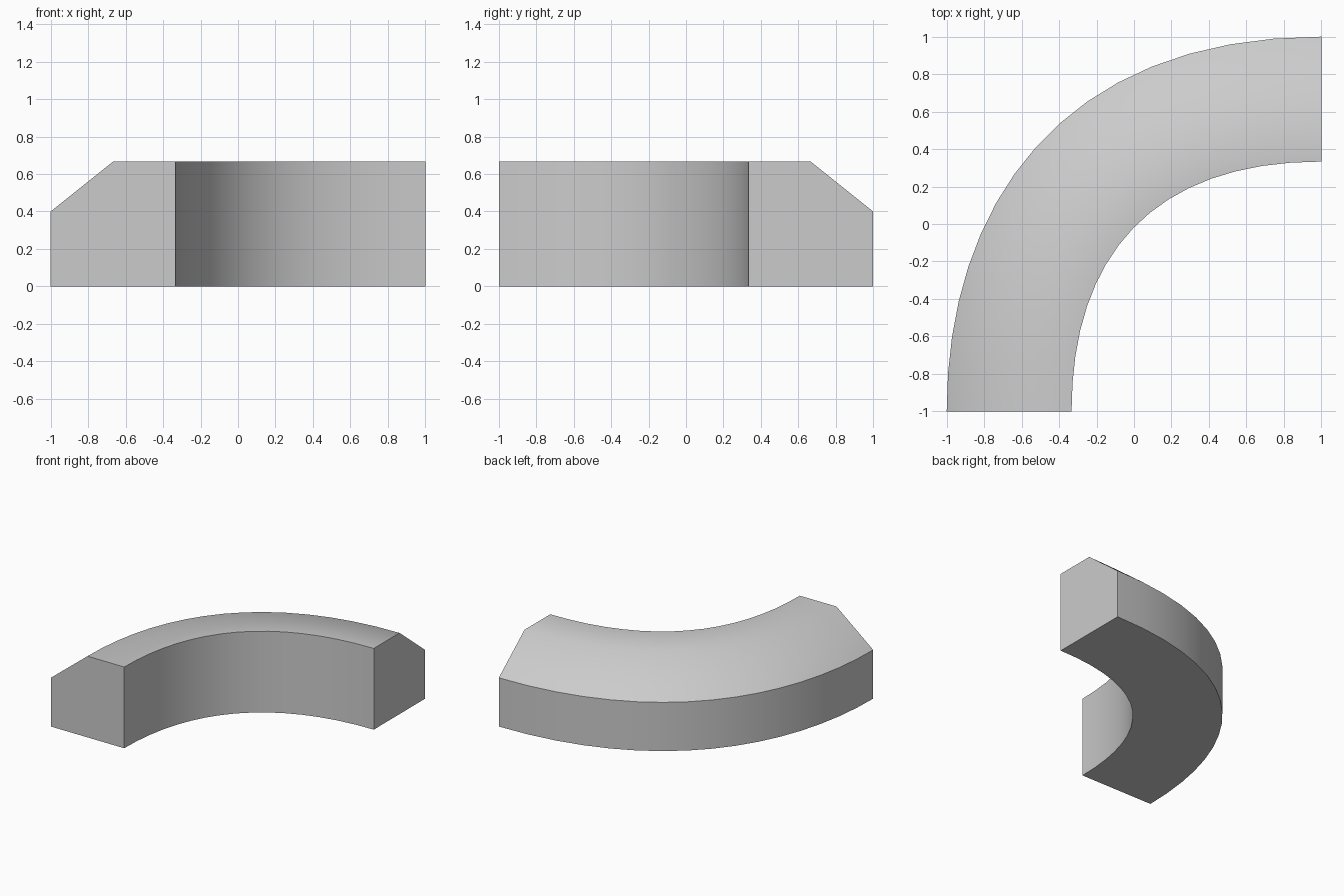
import bpy, bmesh, math
from mathutils import Vector
from mathutils.geometry import interpolate_bezier

if "Cube" in bpy.data.objects:
    bpy.data.objects.remove(bpy.data.objects["Cube"])

SEGMENTS = 16
T = 1 / 3

def arc(edge, back_reach, left_reach):
    """Quarter bend from the right end (1, edge) to the front end (-edge, -1)."""
    return interpolate_bezier(Vector((1, edge)), Vector((1 - back_reach, edge)),
                              Vector((-edge, -1 + left_reach)), Vector((-edge, -1)),
                              SEGMENTS + 1)

# Plan curves of the outer side, the top ridge and the inner side
outer = arc(1, 1.40, 1.09)
inner = arc(T, 0.90, 0.83)
ridge = [(a + b) / 2 for a, b in zip(outer, inner)]

# Five-sided cross-section carried along the bend
profile = [(outer, 0), (outer, 0.4), (ridge, 2 * T), (inner, 2 * T), (inner, 0)]
bm = bmesh.new()
rings = [[bm.verts.new((c[i].x, c[i].y, z)) for c, z in profile]
         for i in range(SEGMENTS + 1)]
n = len(profile)
for r0, r1 in zip(rings, rings[1:]):
    for j in range(n):
        k = (j + 1) % n
        bm.faces.new((r0[j], r0[k], r1[k], r1[j]))

# Flat ends
bm.faces.new(rings[0])
bm.faces.new(rings[-1])
bmesh.ops.recalc_face_normals(bm, faces=bm.faces)

mesh = bpy.data.meshes.new("curved_block")
bm.to_mesh(mesh)
bm.free()
block = bpy.data.objects.new("curved_block", mesh)
bpy.context.collection.objects.link(block)

# Smooth bend and ridge, crisp remaining edges
bpy.context.view_layer.objects.active = block
block.select_set(True)
bpy.ops.object.shade_smooth_by_angle(angle=math.radians(45))
